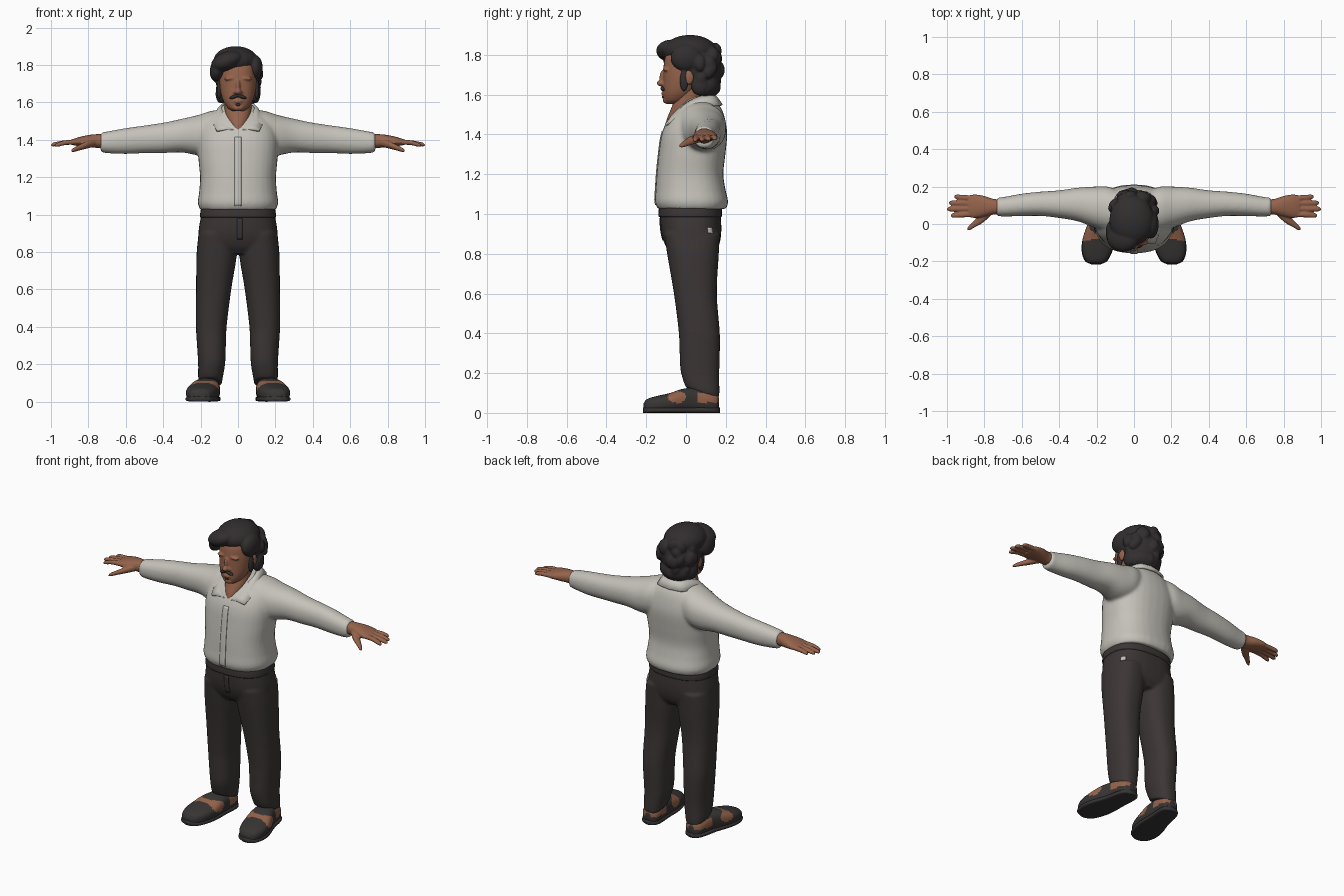
import bpy, bmesh, math, random
from mathutils import Vector, Matrix

if "Cube" in bpy.data.objects:
    bpy.data.objects.remove(bpy.data.objects["Cube"])
random.seed(4)


def material(name, rgb):
    m = bpy.data.materials.new(name)
    m.use_nodes = True
    m.diffuse_color = (*rgb, 1)
    bsdf = m.node_tree.nodes["Principled BSDF"]
    bsdf.inputs["Base Color"].default_value = (*rgb, 1)
    bsdf.inputs["Roughness"].default_value = 0.8
    return m


SKIN = material("skin", (0.30, 0.125, 0.07))
SHIRT = material("shirt cloth", (0.56, 0.54, 0.49))
PANTS = material("trouser cloth", (0.045, 0.036, 0.036))
HAIR = material("dark hair", (0.032, 0.027, 0.028))
SHOE = material("shoe leather", (0.04, 0.035, 0.035))


def spline(a, b, c, d, t):
    """Smooth value between b and c."""
    m0, m1 = (c[0] - a[0]) or 1, (d[0] - b[0]) or 1
    h = c[0] - b[0]
    out = []
    for i in range(len(b)):
        s0, s1 = (c[i] - a[i]) / m0 * h, (d[i] - b[i]) / m1 * h
        out.append((2*t**3 - 3*t*t + 1) * b[i] + (t**3 - 2*t*t + t) * s0
                   + (3*t*t - 2*t**3) * c[i] + (t**3 - t*t) * s1)
    return out


def loft(bm, rings, axis, side=1, n=32, steps=5, power=2.2):
    """Closed skin over rings of (position, centre a, centre b, radius a, radius b)."""
    dense = []
    for i in range(len(rings) - 1):
        quad = [rings[max(0, min(len(rings) - 1, i + k))] for k in (-1, 0, 1, 2)]
        dense += [spline(*quad, s / steps) for s in range(steps)]
    dense.append(rings[-1])
    loops = []
    for t, a, b, ra, rb in dense:
        loop = []
        for k in range(n):
            ang = 2 * math.pi * k / n
            c, s = math.cos(ang), math.sin(ang)
            u = a + ra * math.copysign(abs(c) ** (2 / power), c)
            v = b + rb * math.copysign(abs(s) ** (2 / power), s)
            x, y, z = {"x": (t, u, v), "y": (u, t, v), "z": (u, v, t)}[axis]
            loop.append(bm.verts.new((x * side, y, z)))
        loops.append(loop)
    for p, q in zip(loops, loops[1:]):
        for k in range(n):
            bm.faces.new((p[k], p[(k + 1) % n], q[(k + 1) % n], q[k]))
    bm.faces.new(loops[0])
    bm.faces.new(loops[-1])


def blob(bm, centre, radii, tilt=0):
    m = (Matrix.Translation(centre) @ Matrix.Rotation(tilt, 4, "Y")
         @ Matrix.Diagonal((*radii, 1)))
    bmesh.ops.create_uvsphere(bm, u_segments=24, v_segments=14, radius=1, matrix=m)


def finish(name, bm, mats, voxel=0, smooth=0):
    bmesh.ops.recalc_face_normals(bm, faces=bm.faces[:])
    for f in bm.faces:
        f.smooth = True
    me = bpy.data.meshes.new(name)
    bm.to_mesh(me)
    bm.free()
    for m in mats:
        me.materials.append(m)
    ob = bpy.data.objects.new(name, me)
    bpy.context.collection.objects.link(ob)
    if voxel:
        r = ob.modifiers.new("blend", "REMESH")
        r.mode, r.voxel_size, r.use_smooth_shade = "VOXEL", voxel, True
    if smooth:
        s = ob.modifiers.new("soften", "SMOOTH")
        s.factor, s.iterations = 0.5, smooth
    return ob


# Shirt: torso and sleeves blended together
bm = bmesh.new()
loft(bm, [(1.025, 0, .03, .203, .172), (1.06, 0, .028, .215, .184), (1.12, 0, .023, .208, .176),
          (1.2, 0, .02, .203, .168), (1.3, 0, .03, .212, .168), (1.4, 0, .042, .215, .165),
          (1.47, 0, .052, .195, .146), (1.53, 0, .066, .15, .112),
          (1.575, 0, .066, .09, .075), (1.59, 0, .066, .07, .06)], "z", power=2.4)
for s in (1, -1):
    loft(bm, [(.06, .07, 1.46, .10, .10), (.14, .08, 1.44, .12, .115), (.21, .09, 1.425, .11, .108),
              (.3, .104, 1.422, .09, .09), (.4, .106, 1.41, .074, .081), (.5, .108, 1.402, .065, .074),
              (.6, .102, 1.393, .06, .069), (.7, .092, 1.386, .052, .058),
              (.735, .092, 1.386, .05, .052)], "x", s)
shirt = finish("shirt", bm, [SHIRT], .009, 8)


def cloth_plate(name, corner, width, height, target, mat, cols=3, rows=24, yaw=0):
    """Thin plate that hugs the surface under it."""
    bm = bmesh.new()
    right = Vector((math.cos(yaw), math.sin(yaw), 0))
    grid = [[bm.verts.new(Vector(corner) + right * width * i / cols + Vector((0, 0, height * j / rows)))
             for i in range(cols + 1)] for j in range(rows + 1)]
    for j in range(rows):
        for i in range(cols):
            bm.faces.new((grid[j][i], grid[j][i + 1], grid[j + 1][i + 1], grid[j + 1][i]))
    ob = finish(name, bm, [mat])
    w = ob.modifiers.new("hug", "SHRINKWRAP")
    w.target, w.wrap_mode, w.offset = target, "ABOVE_SURFACE", .004
    t = ob.modifiers.new("thickness", "SOLIDIFY")
    t.thickness = .005


cloth_plate("button_placket", (-.02, -.17, 1.04), .04, .39, shirt, SHIRT)

# Collar with two pointed flaps
upper = [(0, .135, 1.605), (.06, .115, 1.603), (.09, .05, 1.585), (.077, -.02, 1.545), (.008, -.102, 1.45)]
lower = [(0, .185, 1.55), (.09, .16, 1.548), (.128, .06, 1.535), (.137, -.03, 1.495), (.115, -.105, 1.452)]
bm = bmesh.new()
for s in (1, -1):
    rows = []
    for i in range(4):
        for k in range(5 if i == 3 else 4):
            row = []
            for edge in (upper, lower):
                quad = [edge[max(0, min(4, i + o))] for o in (-1, 0, 1, 2)]
                quad = [(j, *q) for j, q in zip((max(0, i - 1), i, i + 1, min(4, i + 2)), quad)]
                row.append(Vector(spline(*quad, k / 4)[1:]))
            mid = (row[0] + row[1]) / 2 + Vector((0, 0, .008))
            rows.append([bm.verts.new((p.x * s, p.y, p.z)) for p in (row[0], mid, row[1])])
    for p, q in zip(rows, rows[1:]):
        for k in (0, 1):
            bm.faces.new((p[k], q[k], q[k + 1], p[k + 1]))
bmesh.ops.remove_doubles(bm, verts=bm.verts[:], dist=.0005)
collar = finish("collar", bm, [SHIRT])
collar.modifiers.new("thickness", "SOLIDIFY").thickness = .012

# Trousers: hips and legs blended, hems sloping down to the heel
bm = bmesh.new()
loft(bm, [(.79, 0, .035, .15, .10), (.83, 0, .032, .205, .13), (.9, 0, .027, .212, .15),
          (1.0, 0, .022, .197, .153), (1.045, 0, .022, .19, .15)], "z", power=2.5)
for s in (1, -1):
    loft(bm, [(.1, .148, .083, .062, .083), (.13, .147, .078, .066, .09), (.2, .141, .07, .072, .097),
              (.3, .142, .069, .077, .101), (.4, .143, .067, .082, .103), (.6, .13, .047, .094, .108),
              (.8, .113, .035, .108, .13), (.9, .11, .03, .1, .14)], "z", s, power=2.4)
for v in bm.verts:
    if v.co.z < .25:
        v.co.z += (.25 - v.co.z) / .15 * (.08 - v.co.y) * .35
trousers = finish("trousers", bm, [PANTS], .008, 6)

# Waistband, fly and pocket tag
bm = bmesh.new()
loft(bm, [(.985, 0, .022, .199, .156), (.99, 0, .022, .203, .16), (1.035, 0, .022, .197, .157),
          (1.04, 0, .022, .19, .15)], "z", n=48, power=2.5)
finish("waistband", bm, [PANTS])
cloth_plate("fly", (-.005, -.135, .86), .03, .12, trousers, PANTS, rows=8)
cloth_plate("pocket_tag", (.2, .115, .905), .032, .028, trousers, SHIRT, rows=3, yaw=2.2)

# Hands: palm, four fingers and a thumb
fingers = [(.145, .962, 1.378), (.113, .99, 1.374), (.08, 1.0, 1.372), (.046, .98, 1.37)]
for s, name in ((1, "left_hand"), (-1, "right_hand")):
    bm = bmesh.new()
    loft(bm, [(.69, .092, 1.39, .04, .038), (.75, .092, 1.393, .042, .037), (.8, .095, 1.393, .055, .032),
              (.85, .095, 1.39, .063, .024), (.885, .095, 1.387, .058, .016)], "x", s)
    for y, tip, z in fingers:
        base = .095 + (y - .095) * .85
        loft(bm, [(.85, base, 1.388, .015, .014), (.92, (base + y) / 2, 1.385, .0145, .013),
                  (tip - .015, y, z + .003, .013, .011), (tip - .003, y, z, .008, .007),
                  (tip, y, z, .003, .003)], "x", s, n=16)
    loft(bm, [(.765, .075, 1.385, .03, .022), (.81, .035, 1.372, .03, .02), (.85, .004, 1.357, .021, .015),
              (.88, -.02, 1.345, .014, .011), (.892, -.028, 1.34, .005, .005)], "x", s, n=16)
    finish(name, bm, [SKIN], .0045, 4)

# Shoes with side openings that show the foot
for s, name in ((1, "left"), (-1, "right")):
    bm = bmesh.new()
    loft(bm, [(-.213, .203, .03, .025, .018), (-.2, .203, .034, .052, .033), (-.15, .198, .042, .078, .042),
              (-.08, .188, .05, .086, .05), (-.02, .176, .06, .079, .06), (.05, .163, .063, .066, .063),
              (.12, .155, .055, .058, .055), (.155, .152, .048, .044, .047),
              (.166, .152, .045, .02, .03)], "y", s, n=64, steps=10, power=2.6)
    for f in bm.faces:
        c = f.calc_center_median()
        instep = ((c.y + .045) / .046) ** 2 + ((c.z - .08) / .03) ** 2 < 1
        heel = c.y > .055 and .052 < c.z < .1
        f.material_index = int(instep or heel)
    finish(name + "_shoe", bm, [SHOE, SKIN])
    bm = bmesh.new()
    outline = [(-.216, .203, .025), (-.2, .203, .058), (-.14, .197, .083), (-.07, .186, .086),
               (.03, .168, .07), (.12, .156, .062), (.158, .152, .046), (.17, .152, .02)]
    loft(bm, [(y, x, .014, r, .014) for y, x, r in outline], "y", s, n=40, power=4)
    finish(name + "_sole", bm, [SHOE])

# Neck and open throat
bm = bmesh.new()
loft(bm, [(1.44, 0, -.06, .012, .045), (1.48, 0, -.035, .045, .06), (1.53, 0, -.005, .068, .07),
          (1.58, 0, .012, .072, .07), (1.65, 0, .02, .07, .07)], "z")
finish("neck", bm, [SKIN])

# Head with nose, brow, lips and ears
bm = bmesh.new()
loft(bm, [(1.553, 0, -.065, .03, .032), (1.57, 0, -.052, .055, .058), (1.61, 0, -.035, .08, .08),
          (1.67, 0, -.012, .096, .103), (1.74, 0, 0, .1, .113), (1.8, 0, .01, .095, .11),
          (1.86, 0, .02, .06, .07)], "z")
blob(bm, (0, -.124, 1.657), (.019, .023, .016))
blob(bm, (0, -.116, 1.685), (.012, .018, .038))
blob(bm, (0, -.11, 1.606), (.026, .014, .013))
blob(bm, (0, -.1, 1.572), (.03, .016, .018))
for s in (1, -1):
    blob(bm, (s * .016, -.112, 1.652), (.012, .014, .01))
    blob(bm, (s * .04, -.1, 1.728), (.035, .016, .01), s * .1)
    blob(bm, (s * .103, .015, 1.685), (.012, .024, .036))
finish("head", bm, [SKIN], .005, 3)

# Moustache and chin tuft
bm = bmesh.new()
for s in (1, -1):
    blob(bm, (s * .02, -.115, 1.63), (.027, .014, .009), s * .3)
blob(bm, (0, -.112, 1.587), (.013, .01, .008))
finish("moustache", bm, [HAIR], .003, 2)

# Hair: crown, side-swept fringe, side lobes, nape and loose waves
bm = bmesh.new()
blob(bm, (-.005, .06, 1.735), (.118, .118, .135))
blob(bm, (-.012, .02, 1.82), (.12, .135, .08))
blob(bm, (-.06, -.075, 1.82), (.088, .075, .05), -.35)
blob(bm, (-.112, -.045, 1.775), (.038, .07, .062), .2)
blob(bm, (.09, .0, 1.785), (.042, .078, .068))
blob(bm, (0, .1, 1.645), (.105, .073, .068))
for s in (1, -1):
    blob(bm, (s * .1, -.01, 1.67), (.014, .022, .055))
    blob(bm, (s * .092, .07, 1.645), (.028, .045, .05))
for i in range(26):
    a, z = random.uniform(-.1, math.pi + .1), random.uniform(1.62, 1.84)
    w = .105 - .25 * abs(z - 1.74)
    blob(bm, (math.cos(a) * w, .065 + math.sin(a) * w * .98, z), (.034, .032, .045), random.uniform(-.7, .7))
finish("hair", bm, [HAIR], .006, 3)
